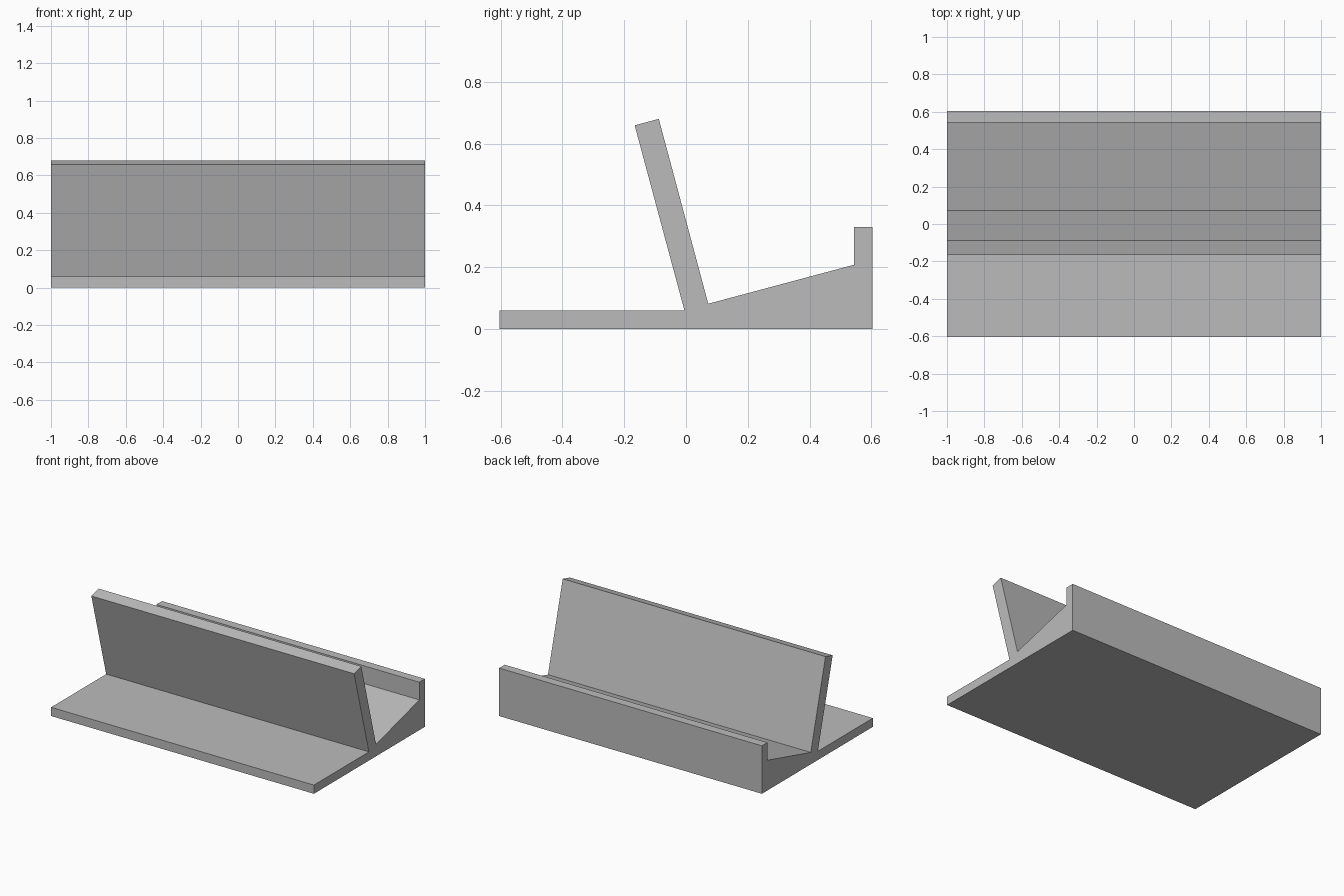
import bpy
import bmesh

cube = bpy.data.objects.get("Cube")
if cube:
    bpy.data.objects.remove(cube, do_unlink=True)

# Single matte grey
grey = bpy.data.materials.new("matte_grey")
grey.use_nodes = True
colour = (0.5, 0.5, 0.5, 1)
grey.diffuse_color = colour
grey.node_tree.nodes["Principled BSDF"].inputs["Base Color"].default_value = colour

HALF_LENGTH = 1.0

# Side profile (y, z): front foot, leaning back rest, sloped shelf, rear lip
profile = [
    (-0.603, 0), (0.603, 0),
    (0.603, 0.33), (0.543, 0.33), (0.543, 0.208),
    (0.072, 0.082), (-0.088, 0.68), (-0.166, 0.659),
    (-0.005, 0.06), (-0.603, 0.06),
]

# Extrude the profile along the stand's length
bm = bmesh.new()
end = bm.faces.new([bm.verts.new((-HALF_LENGTH, y, z)) for y, z in profile])
swept = bmesh.ops.extrude_face_region(bm, geom=[end])["geom"]
moved = [v for v in swept if isinstance(v, bmesh.types.BMVert)]
bmesh.ops.translate(bm, verts=moved, vec=(2 * HALF_LENGTH, 0, 0))
bmesh.ops.recalc_face_normals(bm, faces=bm.faces)

mesh = bpy.data.meshes.new("display_stand")
bm.to_mesh(mesh)
bm.free()
mesh.materials.append(grey)
stand = bpy.data.objects.new("display_stand", mesh)
bpy.context.collection.objects.link(stand)
